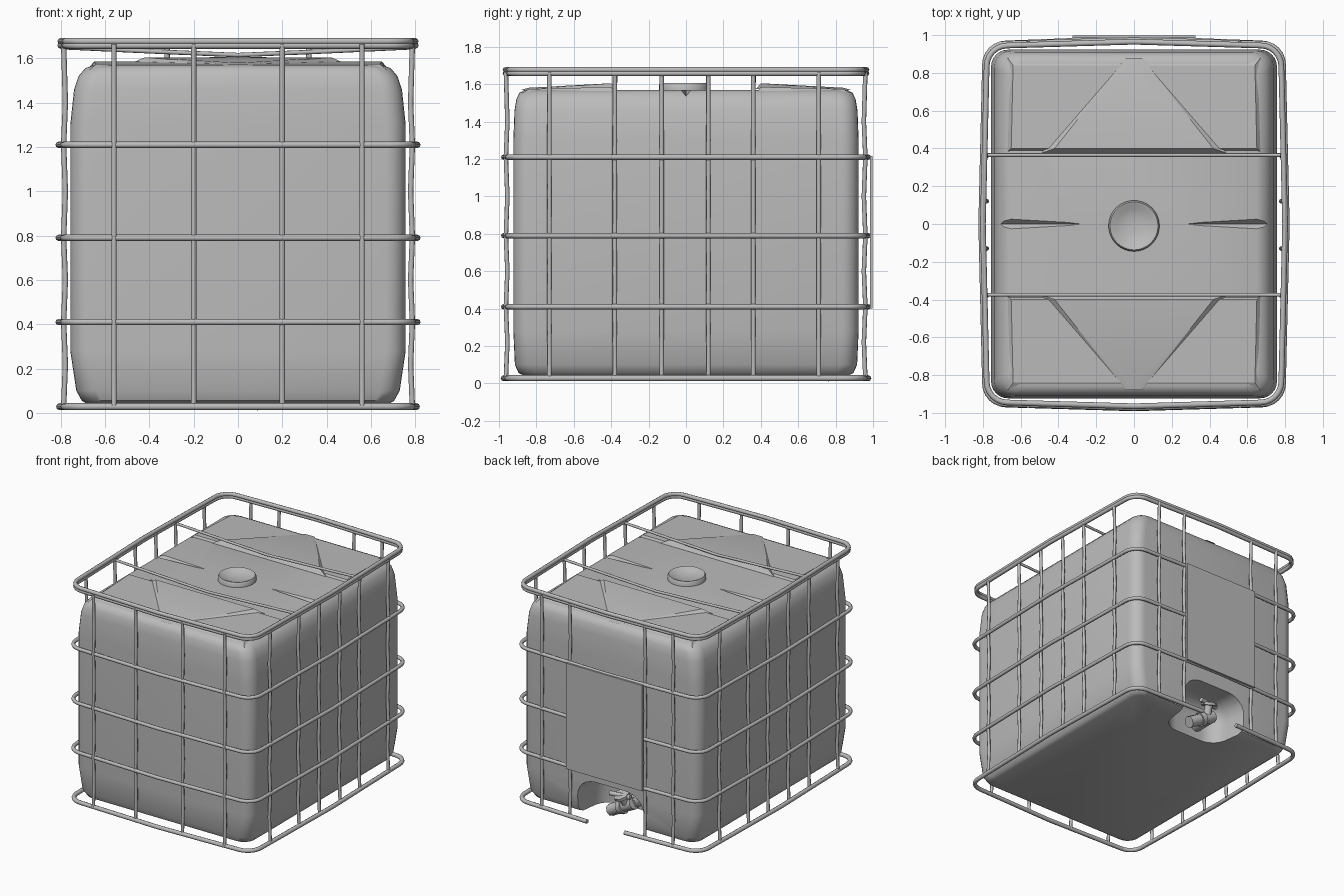
import bpy, bmesh, math
from mathutils import Vector

if "Cube" in bpy.data.objects:
    bpy.data.objects.remove(bpy.data.objects["Cube"], do_unlink=True)

grey = bpy.data.materials.new("grey")
grey.use_nodes = True
grey.diffuse_color = (0.5, 0.5, 0.5, 1)
grey.node_tree.nodes["Principled BSDF"].inputs["Base Color"].default_value = (0.5, 0.5, 0.5, 1)


def finish(ob, angle=40):
    bpy.ops.object.select_all(action='DESELECT')
    ob.select_set(True)
    bpy.context.view_layer.objects.active = ob
    if ob.type == 'CURVE':
        bpy.ops.object.convert(target='MESH')
        ob = bpy.context.object
    ob.data.materials.clear()
    ob.data.materials.append(grey)
    bpy.ops.object.shade_smooth_by_angle(angle=math.radians(angle))
    return ob


def from_bmesh(name, bm, angle=40):
    bmesh.ops.recalc_face_normals(bm, faces=bm.faces)
    me = bpy.data.meshes.new(name)
    bm.to_mesh(me)
    bm.free()
    ob = bpy.data.objects.new(name, me)
    bpy.context.collection.objects.link(ob)
    return finish(ob, angle)


def hull(name, points):
    bm = bmesh.new()
    for p in points:
        bm.verts.new(p)
    bmesh.ops.convex_hull(bm, input=bm.verts)
    return from_bmesh(name, bm, 20)


def tube(name, points, radius, closed=False):
    cu = bpy.data.curves.new(name, 'CURVE')
    cu.dimensions = '3D'
    cu.bevel_depth, cu.bevel_resolution, cu.use_fill_caps = radius, 2, True
    sp = cu.splines.new('POLY')
    sp.points.add(len(points) - 1)
    for q, p in zip(sp.points, points):
        q.co = (*p, 1)
    sp.use_cyclic_u = closed
    ob = bpy.data.objects.new(name, cu)
    bpy.context.collection.objects.link(ob)
    return finish(ob, 50)


def rounded_rect(hx, hy, r, z, bulge=0.0, steps=6):
    # starts at the middle of the back and runs round; the sides may bow outwards
    pts = [(0, hy + bulge, z)]
    for sx, sy, a0 in ((-1, 1, 90), (-1, -1, 180), (1, -1, 270), (1, 1, 0)):
        for i in range(steps + 1):
            a = math.radians(a0 + 90 * i / steps)
            pts.append((sx * (hx - r) + r * math.cos(a), sy * (hy - r) + r * math.sin(a), z))
        pts.append({90: (-hx - bulge, 0, z), 180: (0, -hy - bulge, z),
                    270: (hx + bulge, 0, z), 0: None}[a0])
    return [p for p in pts if p]


def cut(ob, cutter):
    mod = ob.modifiers.new("cut", 'BOOLEAN')
    mod.operation, mod.solver, mod.object = 'DIFFERENCE', 'EXACT', cutter
    bpy.context.view_layer.objects.active = ob
    bpy.ops.object.modifier_apply(modifier=mod.name)
    bpy.data.objects.remove(cutter, do_unlink=True)


# Tank body: rounded sections stacked upwards
levels = [(0.04, 0.68, 0.86), (0.055, 0.705, 0.895), (0.1, 0.73, 0.915), (0.28, 0.757, 0.923),
          (1.3, 0.757, 0.923), (1.46, 0.74, 0.917), (1.52, 0.72, 0.907),
          (1.555, 0.69, 0.89), (1.57, 0.65, 0.86)]
bm = bmesh.new()
rows = [[bm.verts.new(p) for p in rounded_rect(hx, hy, 0.09, z)] for z, hx, hy in levels]
for a, b in zip(rows, rows[1:]):
    for i in range(len(a)):
        j = (i + 1) % len(a)
        bm.faces.new((a[i], a[j], b[j], b[i]))
bm.faces.new(rows[0])
bm.faces.new(rows[-1])
tank = from_bmesh("tank", bm)

# Arched recess for the valve, low in the back
bm = bmesh.new()
bmesh.ops.create_cube(bm, size=1)
for v in bm.verts:
    v.co = Vector((v.co.x * 0.52, 0.9 + v.co.y * 0.56, 0.02 + v.co.z * 0.6))
bmesh.ops.bevel(bm, geom=bm.edges[:], offset=0.14, segments=6, profile=0.5, affect='EDGES')
for v in bm.verts:   # flare towards the opening
    v.co.x *= 1 + 0.5 * max(0, v.co.y - 0.75)
cut(tank, from_bmesh("recess_cutter", bm))

# Tapering grooves in the top
for s in (-1, 1):
    cut(tank, hull("groove_cutter", [(s * 0.28, 0, 1.565), (s * 0.28, 0, 1.58), (s * 0.8, 0, 1.53),
                                     (s * 0.8, -0.06, 1.6), (s * 0.8, 0.06, 1.6)]))
finish(tank, 40)

# Raised end panels and triangular ribs on the top
for s, end in ((-1, "front"), (1, "back")):
    hull(end + "_top_panel", [(m * x, s * y, z) for m in (-1, 1) for x, y, z in
         ((0.68, 0.375, 1.55), (0.65, 0.4, 1.585), (0.64, 0.84, 1.574), (0.67, 0.88, 1.55))])
    hull(end + "_top_triangle", [(m * x, s * y, z) for m in (-1, 1) for x, y, z in
         ((0.49, 0.375, 1.575), (0.42, 0.4, 1.605), (0.02, 0.84, 1.581), (0.04, 0.88, 1.57))])

# Filler cap: a rim round a shallow bowl
bm = bmesh.new()
prof = [bm.verts.new((r, 0, z)) for r, z in ((0.135, 1.56), (0.135, 1.595), (0.127, 1.607),
        (0.115, 1.603), (0.09, 1.59), (0.05, 1.58), (0.0, 1.577))]
edges = [bm.edges.new(e) for e in zip(prof, prof[1:])]
bmesh.ops.spin(bm, geom=prof + edges, cent=(0, 0, 0), axis=(0, 0, 1), angle=math.tau, steps=32)
bmesh.ops.remove_doubles(bm, verts=bm.verts, dist=0.0005)
bmesh.ops.translate(bm, verts=bm.verts, vec=(0, -0.01, 0))
from_bmesh("filler_cap", bm)

# Cage rings; the lowest is open behind the valve
HX, HY, BOW = 0.785, 0.955, 0.02
for name, z in (("lower_ring", 0.41), ("middle_ring", 0.79), ("upper_ring", 1.21)):
    tube(name, rounded_rect(HX + 0.005, HY, 0.11, z, BOW), 0.014, True)
base = rounded_rect(HX, HY, 0.11, 0.028, BOW)
tube("base_ring", [(-0.16, HY + BOW, 0.028)] + base[1:] + [(0.16, HY + BOW, 0.028)], 0.016)
for z in (1.658, 1.677):
    tube("top_rail", rounded_rect(HX - 0.005, HY - 0.01, 0.11, z, BOW), 0.015, True)

# Upright bars
TOP = 1.665


def upright(name, x, y):
    nx, ny = (0.008 if abs(x) > 0.7 else 0), (0.008 if abs(y) > 0.9 else 0)
    pts = []
    for z in (0.028, 0.22, 0.41, 0.6, 0.79, 1.0, 1.21, 1.4, TOP):
        k = 0 if z in (0.028, 0.41, 0.79, 1.21, TOP) else 1
        pts.append((x - math.copysign(nx * k, x), y - math.copysign(ny * k, y), z))
    tube(name, pts, 0.012)


for x in (-0.56, -0.2, 0.2, 0.56):
    upright("front_upright", x, -HY - 0.008)
for x in (-0.56, -0.32, 0.32, 0.56):
    upright("back_upright", x, HY + 0.004)
for s, side in ((1, "left"), (-1, "right")):
    for y in (-0.73, -0.38, -0.13, 0.12, 0.36, 0.71):
        upright(side + "_upright", s * (HX + 0.002), y)

# Bars across the top
for y in (-0.375, 0.365):
    tube("cross_bar", [(-HX, y, 1.65), (-0.4, y, 1.632), (0, y, 1.615), (0.4, y, 1.632), (HX, y, 1.65)], 0.01)

# Sign plate on the back
hull("back_plate", [(x, y, z) for x in (-0.325, 0.325) for y in (0.984, 0.998) for z in (0.4, 1.215)])

# Outlet valve: neck, elbow pipe, collars and handle
neck, bend, mouth = Vector((-0.07, 0.6, 0.15)), Vector((-0.07, 0.78, 0.15)), Vector((0.11, 0.76, 0.05))
tube("valve_neck", [neck, neck.lerp(bend, 0.6), bend], 0.05)
tube("valve_outlet", [bend + Vector((-0.03, 0, 0.015)), bend.lerp(mouth, 0.5), mouth], 0.045)
tube("valve_collar", [bend.lerp(mouth, 0.3), bend.lerp(mouth, 0.5)], 0.055)
tube("valve_stem", [(-0.04, 0.79, 0.15), (-0.03, 0.82, 0.22)], 0.03)
tube("valve_knob", [(-0.03, 0.82, 0.215), (-0.026, 0.828, 0.235)], 0.06)
tube("valve_handle", [(-0.1, 0.82, 0.225), (0.06, 0.84, 0.225)], 0.018)
